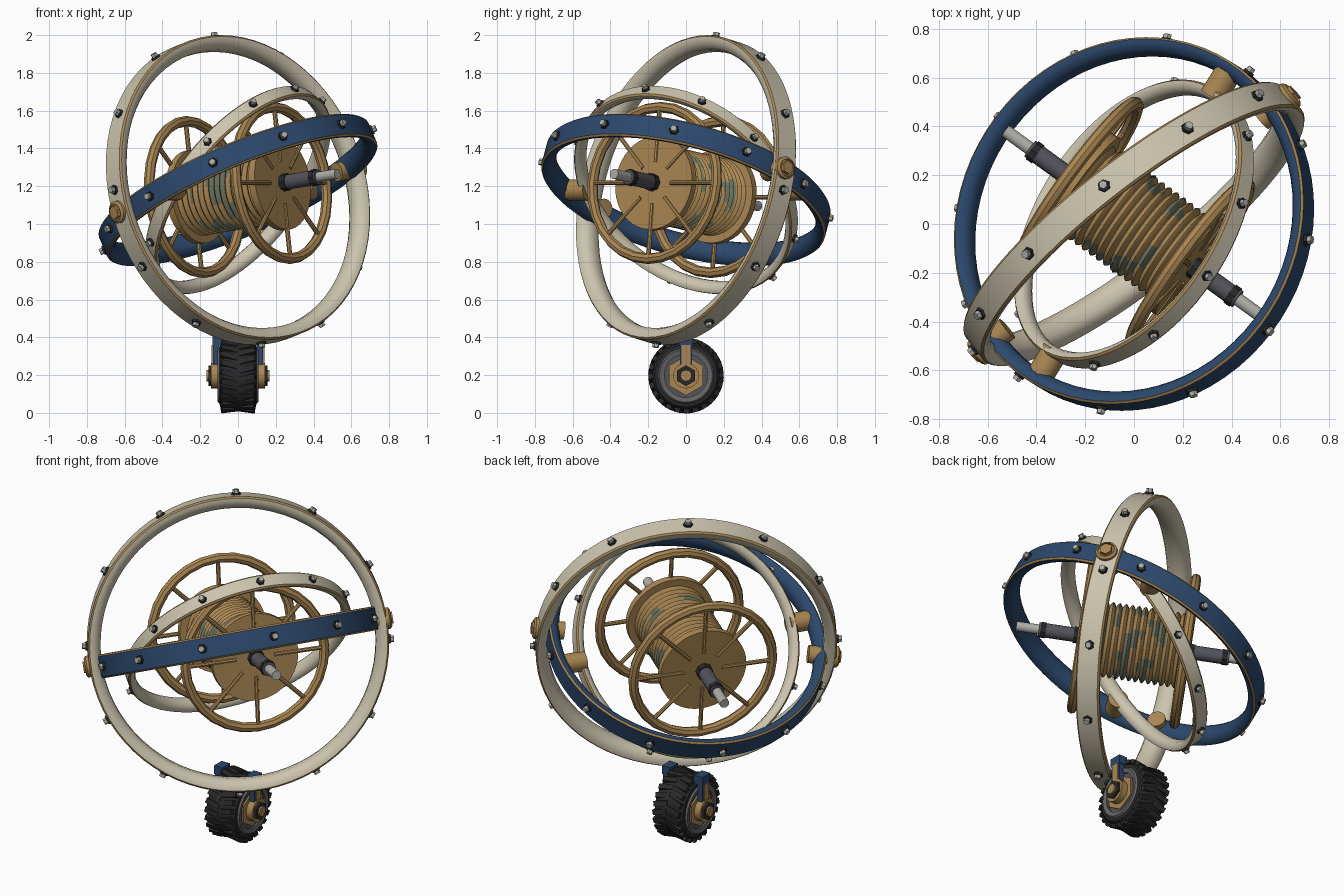
import bpy, bmesh, math
from mathutils import Vector, Matrix, noise

cube = bpy.data.objects.get("Cube")
if cube:
    bpy.data.objects.remove(cube, do_unlink=True)


def material(name, r, g, b):
    m = bpy.data.materials.new(name)
    m.use_nodes = True
    m.diffuse_color = (r, g, b, 1)
    m.node_tree.nodes["Principled BSDF"].inputs["Base Color"].default_value = (r, g, b, 1)
    return m


CREAM = material("cream_paint", .60, .55, .42)
BLUE = material("navy_paint", .025, .065, .15)
GOLD = material("aged_brass", .40, .24, .085)
STEEL = material("dark_steel", .085, .085, .105)
BLACK = material("black_rubber", .022, .022, .024)
LIGHT = material("pale_metal", .42, .42, .39)
STAIN = material("verdigris", .15, .17, .115)
RIM = material("rim_grey", .13, .13, .135)

CENTRE = Vector((0, 0, 1.18))
X = Vector((1, 0, 0))


def frame(axis, hint=(0, 0, 1), origin=CENTRE):
    """Matrix whose local z runs along axis and local x leans to hint."""
    z = Vector(axis).normalized()
    x = Vector(hint)
    x = x - z * x.dot(z)
    if x.length < 1e-4:
        x = z.orthogonal()
    x.normalize()
    return Matrix.Translation(origin) @ Matrix((x, z.cross(x), z)).transposed().to_4x4()


def finish(name, bm, mats, matrix=Matrix(), smooth=True):
    bmesh.ops.remove_doubles(bm, verts=bm.verts, dist=1e-5)
    bmesh.ops.recalc_face_normals(bm, faces=bm.faces)
    me = bpy.data.meshes.new(name)
    bm.to_mesh(me)
    bm.free()
    for m in mats:
        me.materials.append(m)
    ob = bpy.data.objects.new(name, me)
    ob.matrix_world = matrix
    bpy.context.collection.objects.link(ob)
    if smooth:
        bpy.ops.object.select_all(action='DESELECT')
        ob.select_set(True)
        bpy.context.view_layer.objects.active = ob
        bpy.ops.object.shade_smooth_by_angle(angle=math.radians(35))
    return ob


def revolve(name, matrix, profile, mats, segs=32, closed=False, rule=None):
    """Turn (radius, height) points about local z; rule picks a face's material."""
    bm = bmesh.new()
    rings = []
    for i in range(segs):
        a = math.tau * i / segs
        rings.append([bm.verts.new((r * math.cos(a), r * math.sin(a), h)) for r, h in profile])
    n = len(profile)
    for i in range(segs):
        p, q = rings[i], rings[(i + 1) % segs]
        for j in range(n if closed else n - 1):
            k = (j + 1) % n
            f = bm.faces.new((p[j], p[k], q[k], q[j]))
            if rule:
                f.material_index = rule(j, f.calc_center_median())
    return finish(name, bm, mats, matrix)


def rod(name, matrix, radius, h0, h1, mat, segs=20):
    return revolve(name, matrix, [(0, h0), (radius, h0), (radius, h1), (0, h1)], [mat], segs)


def torus(name, matrix, major, minor, h, mat, segs=28):
    circle = [(major + minor * math.cos(math.tau * i / 8), h + minor * math.sin(math.tau * i / 8))
              for i in range(8)]
    return revolve(name, matrix, circle, [mat], segs, closed=True)


def bolts(name, matrix, radius, size, count=12):
    bm = bmesh.new()
    for i in range(count):
        turn = Matrix.Rotation(math.tau * i / count, 4, 'Z')
        for scale, height, index in ((1, .016, 0), (.7, .034, 1)):
            place = turn @ Matrix.Translation((radius + height / 2 - .005, 0, 0)) \
                @ Matrix.Rotation(math.pi / 2, 4, 'Y')
            made = bmesh.ops.create_cone(bm, cap_ends=True, segments=6, radius1=size * scale,
                                         radius2=size * scale * .9, depth=height, matrix=place)
            for f in {f for v in made['verts'] for f in v.link_faces}:
                f.material_index = index
    finish(name, bm, [BLACK, LIGHT], matrix, smooth=False)


def gimbal_ring(name, normal, hint, R, w, t, paint):
    """Flat outside, gold bevelled edges, rounded inside."""
    half = [(R, w - .009), (R - .009, w), (R - t * .4, w * .97),
            (R - t * .75, w * .72), (R - t * .95, w * .35)]
    profile = half + [(r, -h) for r, h in reversed(half)]
    matrix = frame(normal, hint)
    last = len(profile) - 2
    revolve(name, matrix, profile, [paint, GOLD], 72, True,
            lambda j, c: 1 if j in (0, last) else 0)
    bolts(name + "_bolts", matrix, R, .028 if w > .05 else .025)


# Three nested gimbal rings
gimbal_ring("outer_ring", (.60, -.763, .24), (0, 0, 1), .83, .068, .075, CREAM)
gimbal_ring("middle_ring", (-.38, .24, .893), (.09, 1, 0), .775, .066, .065, BLUE)
gimbal_ring("inner_ring", (.69, -.449, -.568), (.31, -.22, .55), .645, .045, .05, CREAM)

# Pivots joining the rings
for side, s in (("left", 1), ("right", -1)):
    pivot = frame(Vector((.765, .63, .14)) * s)
    rod(side + "_outer_pivot", pivot, .05, .68, .83, GOLD)
    revolve(side + "_pivot_boss", pivot,
            [(0, .82), (.06, .82), (.06, .843), (.046, .853), (.046, .842), (0, .842)], [GOLD])
    rod(side + "_pivot_nut", pivot, .036, .83, .862, GOLD, 6)
    rod(side + "_inner_pivot", frame(Vector((.527, .849, 0)) * s), .056, .61, .73, GOLD)

# Rotor drum wound with rope
SPIN = Vector((.80, -.58, .13))
rotor = frame(SPIN)
COILS, HALF = 15, .27
pitch = 2 * HALF / COILS
wound = [(.186 + .024 * math.sin(math.pi * k / 4), -HALF + pitch * (c + k / 4))
         for c in range(COILS) for k in range(4)] + [(.186, HALF)]


def rope_colour(j, c):
    patch = noise.noise(Vector((c.x * 8, c.y * 8, round(c.z / pitch) * .45)))
    return 1 if abs(c.z) < .17 and patch > .16 else 0


revolve("rope_drum", rotor, wound, [GOLD, STAIN], 48, False, rope_colour)

# Both ends of the rotor: flange, hoop, spokes and shaft
for side, s in (("front", 1), ("back", -1)):
    end = frame(SPIN * s)
    rod(side + "_flange", end, .25, .255, .295, GOLD, 40)
    torus(side + "_hoop", end, .405, .028, .285, GOLD)
    for i in range(8):
        spoke = end @ Matrix.Translation((0, 0, .292)) \
            @ Matrix.Rotation(math.tau * i / 8, 4, 'Z') @ Matrix.Rotation(math.pi / 2, 4, 'Y')
        rod(f"{side}_spoke_{i + 1}", spoke, .0125, .11, .4, GOLD, 8)
    rod(side + "_shaft_sleeve", end, .04, .29, .53, STEEL)
    rod(side + "_inner_collar", end, .047, .30, .335, BLACK, 8)
    rod(side + "_outer_collar", end, .045, .49, .52, BLACK, 8)
    rod(side + "_shaft_tip", end, .027, .52, .655, LIGHT)

# Caster tyre with tread bars
HUB = Vector((0, 0, .197))
axle = frame(X, origin=HUB)
side_half = [(.11, .085), (.135, .1), (.165, .095), (.182, .07), (.186, .03)]
revolve("tyre", axle, side_half + [(r, -h) for r, h in reversed(side_half)], [BLACK], 40, True)


def boxes(name, items, mat):
    bm = bmesh.new()
    for m in items:
        bmesh.ops.create_cube(bm, size=1, matrix=m)
    return finish(name, bm, [mat], smooth=False)


treads = []
for i in range(24):
    for s in (1, -1):
        treads.append(axle @ Matrix.Rotation(math.tau * (i + s / 4) / 24, 4, 'Z')
                      @ Matrix.Translation((.182, 0, s * .046))
                      @ Matrix.Rotation(s * .25, 4, 'X') @ Matrix.Rotation(s * .12, 4, 'Y')
                      @ Matrix.Diagonal((.024, .03, .085, 1)))
boxes("tyre_treads", treads, BLACK)

# Caster hub and fork, mirrored on both sides
for side, s in (("left", 1), ("right", -1)):
    hub = frame(X * s, origin=HUB)
    revolve(side + "_rim", hub, [(.115, .08), (.115, .102), (.14, .108), (.148, .098)], [RIM])
    rod(side + "_hub_well", hub, .118, .07, .092, STEEL)
    rod(side + "_hub_plate", hub, .105, .08, .102, GOLD, 6)
    rod(side + "_axle_collar", hub, .068, .1, .142, GOLD, 20)
    rod(side + "_axle_nut", hub, .055, .14, .156, BLACK, 6)
    rod(side + "_axle_cap", hub, .03, .15, .166, GOLD, 12)
    boxes(side + "_fork_leg", [Matrix.Translation((s * .116, 0, .31))
                               @ Matrix.Diagonal((.034, .066, .19, 1)),
                               Matrix.Translation((s * .108, 0, .385))
                               @ Matrix.Diagonal((.056, .075, .05, 1))], BLUE)
    boxes(side + "_fork_plate", [Matrix.Translation((s * .135, 0, .31))
                                 @ Matrix.Diagonal((.008, .046, .1, 1))], GOLD)
